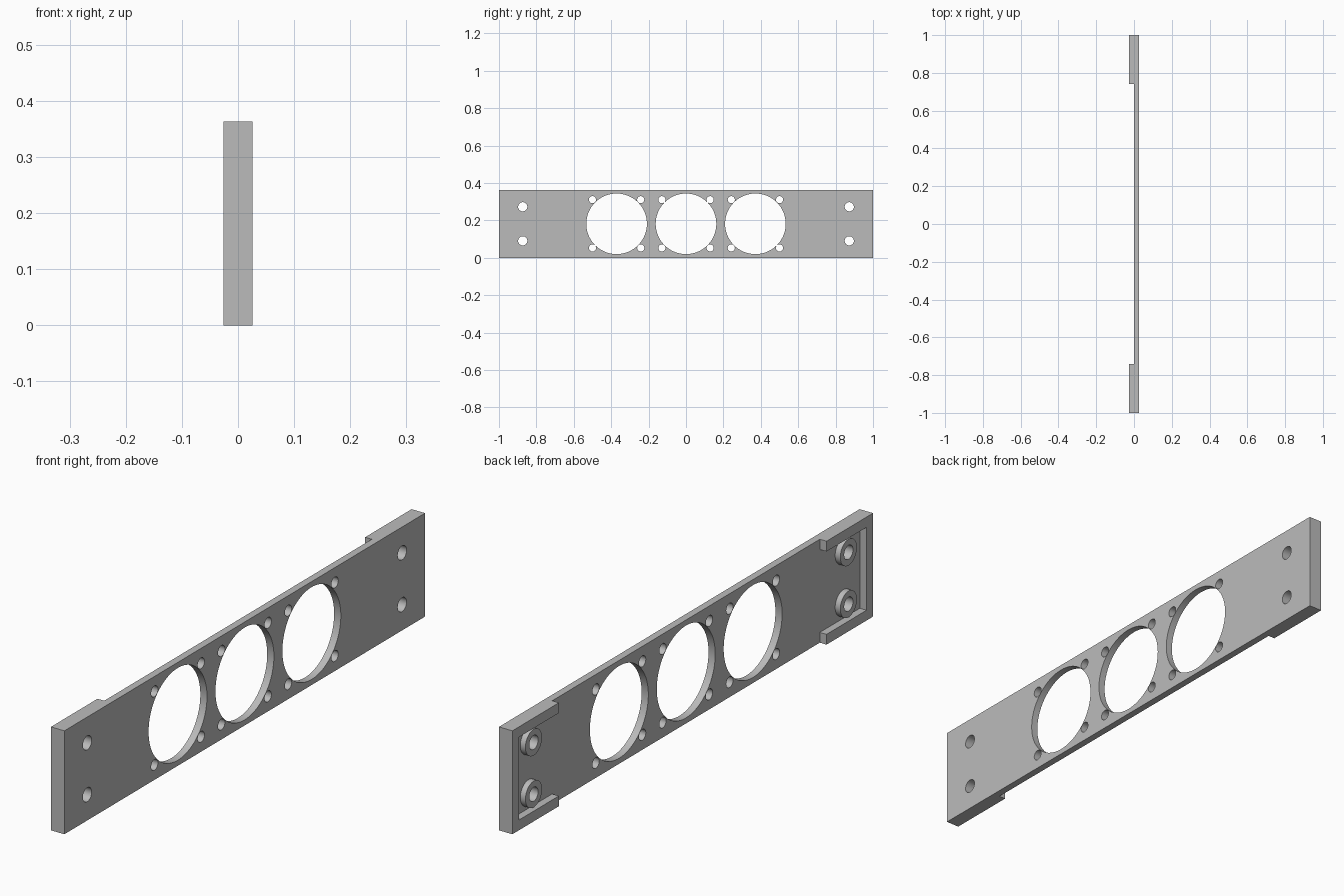
import bpy
import math

if "Cube" in bpy.data.objects:
    bpy.data.objects.remove(bpy.data.objects["Cube"], do_unlink=True)

# Main dimensions
HEIGHT = 0.363
MID = HEIGHT / 2
HALF_DEPTH = 0.026
RIM_START = 0.742
WALL = 0.036
SCREW_Y, SCREW_Z, SCREW_R = 0.873, 0.091, 0.0245
FAN_PITCH, FAN_R = 0.371, 0.162
FAN_SCREW, FAN_SCREW_R = 0.129, 0.019

grey = bpy.data.materials.new("plain_grey")
grey.use_nodes = True
COLOUR = (0.5, 0.5, 0.5, 1)
grey.diffuse_color = COLOUR
grey.node_tree.nodes["Principled BSDF"].inputs["Base Color"].default_value = COLOUR


def circle(y, z, radius, sides=48):
    steps = [math.tau * i / sides for i in range(sides)]
    return [(y + radius * math.cos(a), z + radius * math.sin(a)) for a in steps]


def extruded(name, loops, x0, x1):
    """Extrude closed (y, z) outlines, inner ones being holes, from x0 to x1."""
    curve = bpy.data.curves.new(name, 'CURVE')
    curve.dimensions = '2D'
    curve.fill_mode = 'BOTH'
    curve.extrude = (x1 - x0) / 2
    for loop in loops:
        spline = curve.splines.new('POLY')
        spline.points.add(len(loop) - 1)
        for point, (y, z) in zip(spline.points, loop):
            point.co = (y, z, 0, 1)
        spline.use_cyclic_u = True
    obj = bpy.data.objects.new(name, curve)
    bpy.context.collection.objects.link(obj)
    obj.rotation_euler = (math.pi / 2, 0, math.pi / 2)
    obj.location.x = (x0 + x1) / 2
    bpy.ops.object.select_all(action='DESELECT')
    obj.select_set(True)
    bpy.context.view_layer.objects.active = obj
    bpy.ops.object.convert(target='MESH')
    obj = bpy.context.object
    bpy.ops.object.mode_set(mode='EDIT')
    bpy.ops.mesh.select_all(action='SELECT')
    bpy.ops.mesh.remove_doubles(threshold=0.00001)
    bpy.ops.mesh.normals_make_consistent(inside=False)
    bpy.ops.object.mode_set(mode='OBJECT')
    obj.data.materials.clear()
    obj.data.materials.append(grey)
    bpy.ops.object.shade_smooth_by_angle(angle=math.radians(30))
    return obj


# Face plate with three fan openings and their screw holes
signs = (-1, 1)
outlines = [[(-1, 0), (1, 0), (1, HEIGHT), (-1, HEIGHT)]]
for i in (-1, 0, 1):
    outlines.append(circle(i * FAN_PITCH, MID, FAN_R, 96))
    outlines += [circle(i * FAN_PITCH + sy * FAN_SCREW, MID + sz * FAN_SCREW, FAN_SCREW_R, 32)
                 for sy in signs for sz in signs]
outlines += [circle(sy * SCREW_Y, MID + sz * SCREW_Z, SCREW_R)
             for sy in signs for sz in signs]
extruded("face_plate", outlines, 0, HALF_DEPTH)

# U-shaped rim and two hollow screw bosses at each end
for sy, end in ((-1, "front"), (1, "back")):
    inner = 1 - WALL
    rim = [(RIM_START, 0), (1, 0), (1, HEIGHT), (RIM_START, HEIGHT),
           (RIM_START, HEIGHT - WALL), (inner, HEIGHT - WALL),
           (inner, WALL), (RIM_START, WALL)]
    extruded(end + "_rim", [[(sy * y, z) for y, z in rim]], -HALF_DEPTH, 0)
    for sz, level in ((-1, "lower"), (1, "upper")):
        centre = (sy * SCREW_Y, MID + sz * SCREW_Z)
        extruded(f"{end}_{level}_boss",
                 [circle(*centre, 0.046), circle(*centre, SCREW_R)], -0.02, 0)
